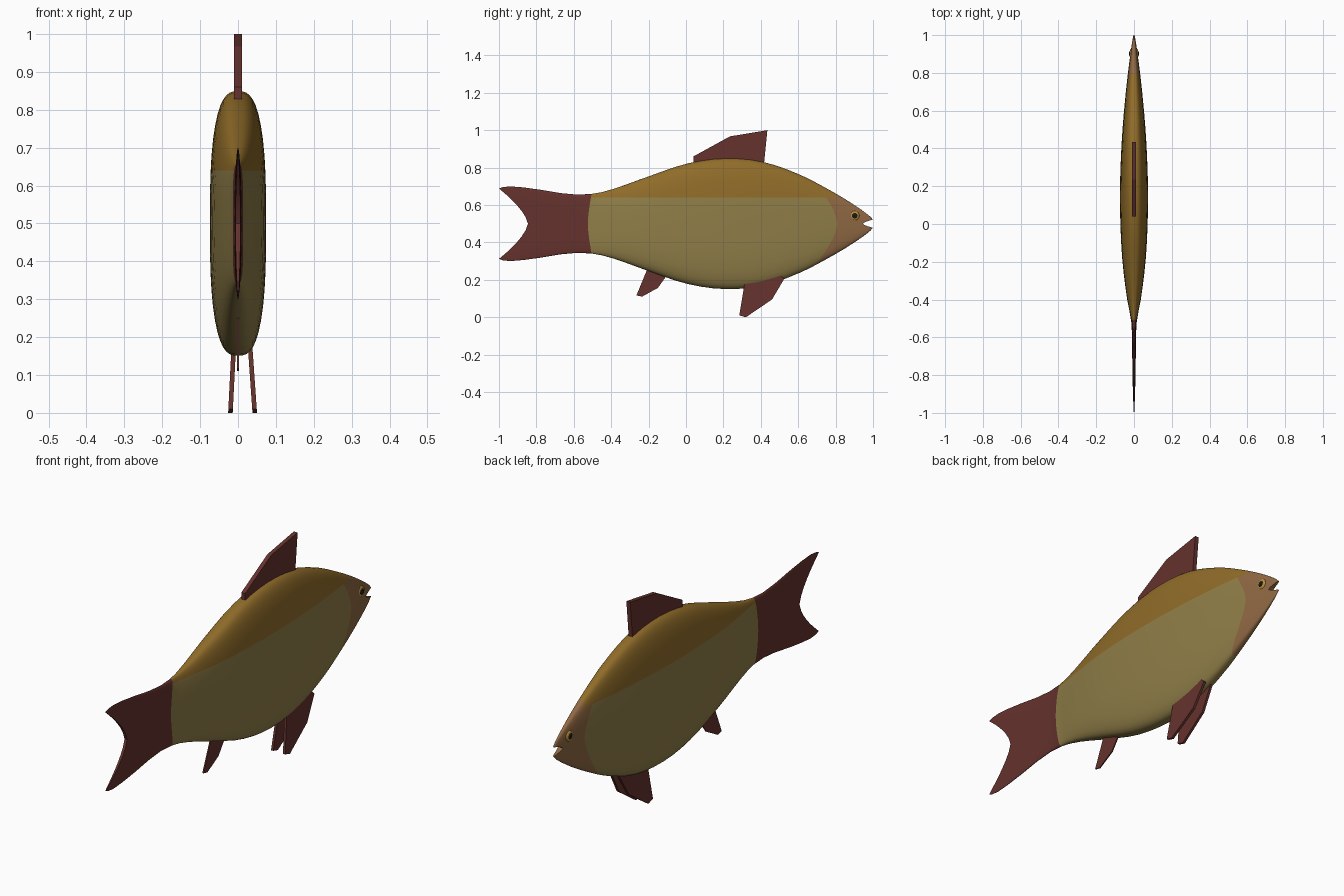
import bpy, bmesh, math
from mathutils import Vector

if "Cube" in bpy.data.objects:
    bpy.data.objects.remove(bpy.data.objects["Cube"])

def material(name, rgb):
    m = bpy.data.materials.new(name)
    m.diffuse_color = (*rgb, 1)
    m.use_nodes = True
    m.node_tree.nodes["Principled BSDF"].inputs["Base Color"].default_value = m.diffuse_color
    return m

olive = material("olive_flank", (0.28, 0.21, 0.065))
ochre = material("ochre_back", (0.28, 0.15, 0.022))
tan = material("tan_head", (0.28, 0.14, 0.057))
red = material("red_fin", (0.13, 0.032, 0.026))
gold = material("gold_iris", (0.50, 0.27, 0.04))
black = material("black_pupil", (0.01, 0.01, 0.01))

# Outline half height and half width along the length (y, value)
HEIGHT = [(-1, .188), (-.97, .198), (-.92, .199), (-.8, .185), (-.7, .168), (-.6, .156),
          (-.5, .160), (-.4, .182), (-.2, .253), (0, .320), (.2, .349), (.4, .333),
          (.6, .266), (.8, .162), (.9, .100), (.955, .062), (.985, .038), (1, .022)]
WIDTH = [(-1, .003), (-.8, .008), (-.55, .012), (-.5, .017), (-.4, .036), (-.2, .061),
         (0, .072), (.2, .074), (.4, .067), (.6, .053), (.8, .032), (.9, .019),
         (.95, .012), (1, .004)]

def sample(table, y):
    """Smooth interpolation through a table of points."""
    n = len(table)
    y = max(table[0][0], min(table[-1][0], y))
    i = next((k for k in range(n - 1) if y <= table[k + 1][0]), n - 2)
    def slope(k):
        a, b = table[max(k - 1, 0)], table[min(k + 1, n - 1)]
        return (b[1] - a[1]) / (b[0] - a[0])
    (y0, a), (y1, b) = table[i], table[i + 1]
    d = y1 - y0
    t = (y - y0) / d
    return ((2*t**3 - 3*t*t + 1) * a + (t**3 - 2*t*t + t) * d * slope(i)
            + (3*t*t - 2*t**3) * b + (t**3 - t*t) * d * slope(i + 1))

# Stations (y at mid height, y at the outline); the bend shapes tail fork, gill edge and mouth
TAIL = [(-.845, -1), (-.83, -.98), (-.80, -.94), (-.76, -.87), (-.70, -.78),
        (-.63, -.67), (-.57, -.58), (-.525, -.505)]
BODY = [(-.47 + .07 * i, -.45 + .066 * i) for i in range(16)]
HEAD = [(.69, .615), (.75, .655), (.81, .69), (.84, .74), (.865, .79), (.89, .85),
        (.91, .90), (.925, .94), (.935, .97), (.94, .985), (.945, 1)]
stations = TAIL + BODY + HEAD
gill = len(TAIL) + len(BODY) + 2

ROWS = 12
levels = [math.copysign(1 - (1 - abs(k) / ROWS) ** 2.5, k) for k in range(-ROWS, ROWS + 1)]

def skin_point(yc, ye, v, side):
    y = yc + (ye - yc) * abs(v) ** 1.5
    dz = v * sample(HEIGHT, ye)
    r = min(1, abs(dz) / sample(HEIGHT, y))
    p = 2.8
    x = 0 if abs(v) == 1 else sample(WIDTH, y) * max(0, 1 - r ** p) ** (1 / p)
    return Vector((side * x, y, .5 + dz))

# Body with head and tail, lofted as two mirrored skins
bm = bmesh.new()
last = len(stations) - 1
for side in (1, -1):
    # the doubled end stations, closed to the middle plane, cap tail edge and mouth
    rings = [[skin_point(*s, v, side) for v in levels] for s in stations]
    flat = lambda ring: [Vector((0, c.y, c.z)) for c in ring]
    rings = [flat(rings[0])] + rings + [flat(rings[-1])]
    grid = [[bm.verts.new(c) for c in ring] for ring in rings]
    for j in range(len(grid) - 1):
        for k in range(2 * ROWS):
            f = bm.faces.new((grid[j][k], grid[j + 1][k], grid[j + 1][k + 1], grid[j][k + 1]))
            f.material_index = 0 if j < len(TAIL) else (2 if j > gill else 1)
bmesh.ops.remove_doubles(bm, verts=bm.verts, dist=1e-4)
# Colour line between flank and back
bmesh.ops.bisect_plane(bm, geom=bm.verts[:] + bm.edges[:] + bm.faces[:],
                       plane_co=(0, 0, .64), plane_no=(0, 0, 1))
for f in bm.faces:
    c = f.calc_center_median()
    if c.z > .64 and f.material_index and c.y < .79:
        f.material_index = 3
bmesh.ops.recalc_face_normals(bm, faces=bm.faces)

def add_object(name, bm, mats):
    me = bpy.data.meshes.new(name)
    bm.to_mesh(me)
    bm.free()
    for m in mats:
        me.materials.append(m)
    ob = bpy.data.objects.new(name, me)
    bpy.context.collection.objects.link(ob)
    return ob

def smooth(ob, angle):
    bpy.ops.object.select_all(action='DESELECT')
    ob.select_set(True)
    bpy.context.view_layer.objects.active = ob
    bpy.ops.object.shade_smooth_by_angle(angle=math.radians(angle))

smooth(add_object("fish_body", bm, [red, olive, tan, ochre]), 40)

# Fins: flat plates cut from a side outline, optionally leaning outward
def fin(name, outline, half, x0=0, lean=0):
    bm = bmesh.new()
    loops = [[bm.verts.new((x0 + lean * (.16 - z) + s * half, y, z)) for y, z in outline]
             for s in (-1, 1)]
    for loop in loops:
        bm.faces.new(loop)
    n = len(outline)
    for i in range(n):
        k = (i + 1) % n
        bm.faces.new((loops[0][i], loops[0][k], loops[1][k], loops[1][i]))
    bmesh.ops.recalc_face_normals(bm, faces=bm.faces)
    return add_object(name, bm, [red])

fin("dorsal_fin", [(.04, .81), (.04, .86), (.235, .967), (.435, 1), (.415, .80)], .01)
fin("anal_fin", [(-.21, .25), (-.265, .117), (-.235, .11), (-.15, .157), (-.105, .22), (-.12, .25)], .003)
pelvic = [(.315, .19), (.285, .01), (.32, 0), (.46, .095), (.525, .205), (.50, .23)]
fin("pelvic_fin_right", pelvic, .006, .033, .07)
fin("pelvic_fin_left", pelvic, .006, -.012, -.05)

# Eyes: gold iris with a black pupil on each side
def eye_part(name, x, depth, radius, mat):
    bm = bmesh.new()
    bmesh.ops.create_uvsphere(bm, u_segments=20, v_segments=12, radius=1)
    for v in bm.verts:
        v.co = (x + v.co.x * depth, .902 + v.co.y * radius, .543 + v.co.z * radius)
    smooth(add_object(name, bm, [mat]), 60)

for label, s in (("right", 1), ("left", -1)):
    eye_part("iris_" + label, s * .016, .008, .025, gold)
    eye_part("pupil_" + label, s * .017, .0095, .018, black)
